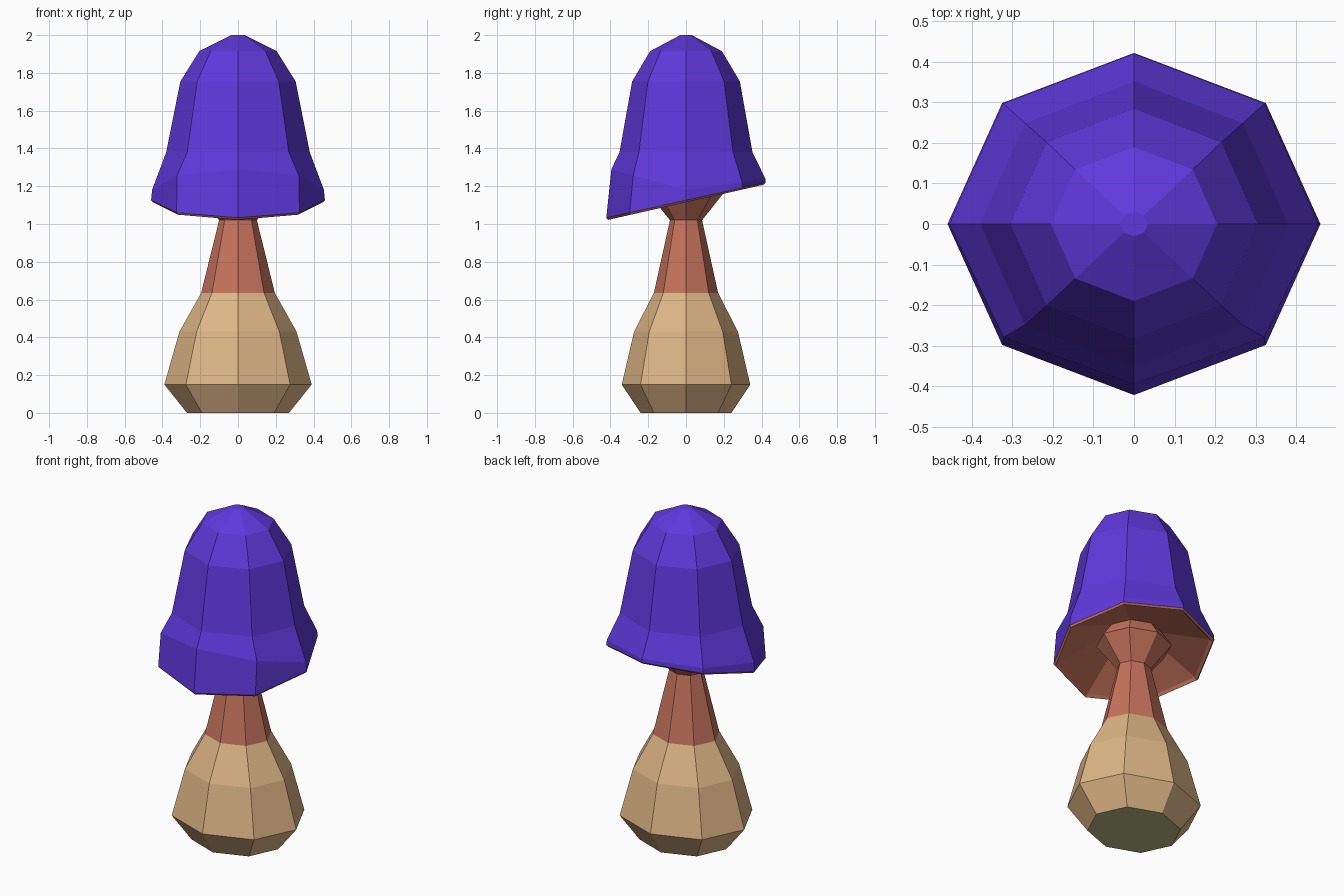
import bpy, bmesh, math

if "Cube" in bpy.data.objects:
    bpy.data.objects.remove(bpy.data.objects["Cube"])

SIDES = 8


def colour(name, r, g, b):
    lin = lambda c: ((c / 255 + 0.055) / 1.055) ** 2.4
    m = bpy.data.materials.new(name)
    m.diffuse_color = (lin(r), lin(g), lin(b), 1)
    m.use_nodes = True
    m.node_tree.nodes["Principled BSDF"].inputs["Base Color"].default_value = m.diffuse_color
    return m


purple = colour("violet cap", 94, 57, 220)
coral = colour("coral flesh", 198, 115, 92)
tan = colour("tan bulb", 222, 182, 134)
olive = colour("olive underside", 190, 186, 134)


def loft(name, rings, mats):
    """Join rings given as (rx, ry, z or z(s), material of band above)."""
    bm = bmesh.new()
    loops = []
    for rx, ry, z, _ in rings:
        loop = []
        for i in range(SIDES):
            a = 2 * math.pi * i / SIDES
            c, s = math.cos(a), math.sin(a)
            zz = z(s) if callable(z) else z
            yy = ry(s) if callable(ry) else ry
            loop.append(bm.verts.new((rx * c, yy * s, zz)))
        loops.append(loop)
    for k in range(len(rings) - 1):
        for i in range(SIDES):
            j = (i + 1) % SIDES
            f = bm.faces.new((loops[k][i], loops[k][j],
                              loops[k + 1][j], loops[k + 1][i]))
            f.material_index = rings[k][3]
    bm.faces.new(loops[0][::-1]).material_index = len(mats) - 1
    bm.faces.new(loops[-1]).material_index = rings[-1][3]
    bmesh.ops.recalc_face_normals(bm, faces=bm.faces)
    me = bpy.data.meshes.new(name)
    bm.to_mesh(me)
    bm.free()
    for m in mats:
        me.materials.append(m)
    ob = bpy.data.objects.new(name, me)
    bpy.context.collection.objects.link(ob)
    return ob


# Stem: tan bulb, coral neck and flared collar, olive bottom
loft("stem", [
    (0.27, 0.24, 0.0, 0),
    (0.39, 0.34, 0.15, 0),
    (0.31, 0.275, 0.43, 0),
    (0.195, 0.17, 0.635, 1),
    (0.10, 0.085, 1.02, 1),
    (0.215, 0.20, 1.165, 1),
    (0.155, 0.145, 1.25, 1),
], [tan, coral, olive])


# Cap: the rim tilts up towards the back
def rim(offset, scale=1.0):
    return lambda s: 1.12 + 0.093 * s * scale + offset


# Shoulder ring just above the rim, higher at the front
def shoulder(s):
    return 1.18 + (-0.11 * s if s < 0 else 0.06 * s)


loft("cap", [
    (0.15, 0.14, 1.245, 1),
    (0.435, 0.398, rim(0.01), 1),
    (0.45, 0.412, rim(-0.005), 1),
    (0.46, 0.422, rim(0.006), 0),
    (0.455, lambda s: 0.395 if s < 0 else 0.42, shoulder, 0),
    (0.38, 0.352, 1.38, 0),
    (0.305, 0.285, 1.755, 0),
    (0.205, 0.19, 1.915, 0),
    (0.035, 0.03, 2.0, 0),
], [purple, coral])
